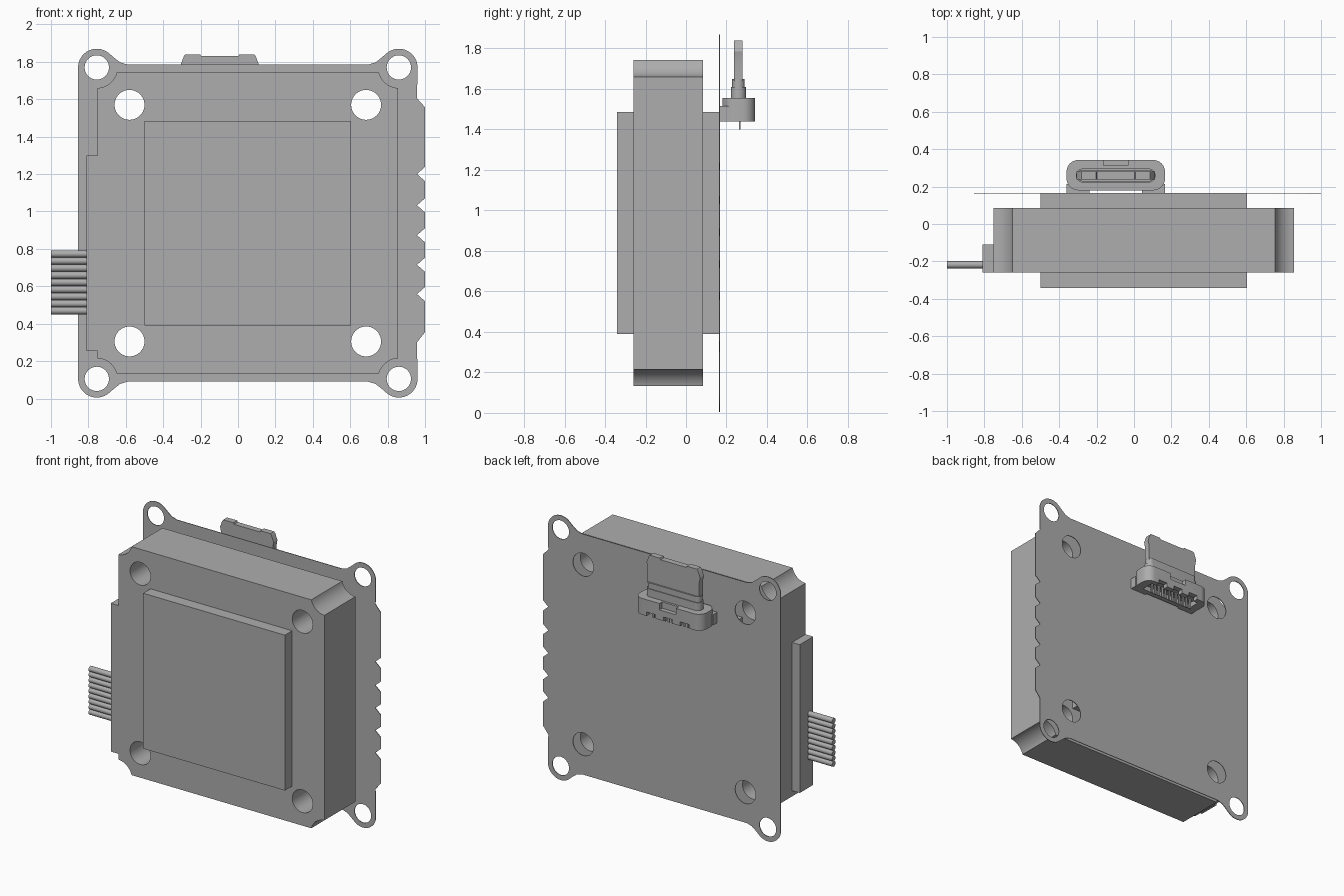
import bpy, bmesh
from math import sin, cos, radians, pi

if "Cube" in bpy.data.objects:
    bpy.data.objects.remove(bpy.data.objects["Cube"], do_unlink=True)

grey = bpy.data.materials.new("plain_grey")
grey.use_nodes = True
COLOUR = (0.42, 0.42, 0.42, 1)
grey.diffuse_color = COLOUR
grey.node_tree.nodes["Principled BSDF"].inputs["Base Color"].default_value = COLOUR

parts = []
CX, CZ = 0.0525, 0.9375          # centre of the case
EAR = (0.8075, 0.8325)           # mounting ear offset from that centre
PLUG = -0.0975                   # centre line of the rear connector
PLACE = {"x": lambda a, b, t: (t, a, b),
         "y": lambda a, b, t: (a, t, b),
         "z": lambda a, b, t: (a, b, t)}


def prism(name, outline, axis, low, high):
    """Extrude a flat outline along an axis."""
    bm = bmesh.new()
    place = PLACE[axis]
    ends = [[bm.verts.new(place(a, b, t)) for a, b in outline] for t in (low, high)]
    for ring in ends:
        bm.faces.new(ring)
    n = len(outline)
    for i in range(n):
        j = (i + 1) % n
        bm.faces.new((ends[0][i], ends[0][j], ends[1][j], ends[1][i]))
    bmesh.ops.recalc_face_normals(bm, faces=bm.faces)
    mesh = bpy.data.meshes.new(name)
    bm.to_mesh(mesh)
    bm.free()
    mesh.materials.append(grey)
    obj = bpy.data.objects.new(name, mesh)
    bpy.context.collection.objects.link(obj)
    parts.append(obj)
    return obj


def arc(cx, cy, r, start, end, steps):
    angles = [radians(start + (end - start) * i / steps) for i in range(steps + 1)]
    return [(cx + r * cos(a), cy + r * sin(a)) for a in angles]


def circle(cx, cy, r, steps=40):
    return arc(cx, cy, r, 0, 360, steps)[:-1]


def rect(x0, x1, y0, y1):
    return [(x0, y0), (x1, y0), (x1, y1), (x0, y1)]


def rounded(cx, cy, hx, hy, r):
    pts = []
    for sx, sy, a in ((1, 1, 0), (-1, 1, 90), (-1, -1, 180), (1, -1, 270)):
        pts += arc(cx + sx * (hx - r), cy + sy * (hy - r), r, a, a + 90, 8)
    return pts


def four_corners(corner):
    """Mirror one corner's points into a closed counterclockwise outline."""
    pts = []
    for sx, sz in ((1, 1), (-1, 1), (-1, -1), (1, -1)):
        run = corner if sx == sz else corner[::-1]
        pts += [(CX + sx * x, CZ + sz * z) for x, z in run]
    return pts


def cut(obj, cutters):
    """Subtract the cutters, bake the result and delete them."""
    for c in cutters:
        mod = obj.modifiers.new("cut", "BOOLEAN")
        mod.operation, mod.solver, mod.object = "DIFFERENCE", "EXACT", c
    deps = bpy.context.evaluated_depsgraph_get()
    baked = bpy.data.meshes.new_from_object(obj.evaluated_get(deps))
    obj.modifiers.clear()
    obj.data = baked
    for c in cutters:
        parts.remove(c)
        bpy.data.objects.remove(c, do_unlink=True)


def hole_cutters(dx, dz, r):
    return [prism("hole_cutter", circle(CX + sx * dx, CZ + sz * dz, r), "y", -1, 1)
            for sx in (-1, 1) for sz in (-1, 1)]


# Thin back plate with four ears and a notched left edge
ear = arc(*EAR, 0.1, 0, 130, 16)
ear += [(EAR[0] + dx, EAR[1] + dz) for dx, dz in
        ((-0.095, 0.05), (-0.125, 0.027), (-0.165, 0.015))]
edge = [(0.957, 0.3), (1.0, 0.355)]
for z in (0.558, 0.715, 0.873, 1.033, 1.2):
    edge += [(1.0, z - 0.038), (0.957, z), (1.0, z + 0.038)]
edge += [(1.0, 1.557), (0.957, 1.605)]
plate = prism("back_plate", four_corners(ear) + edge, "y", 0.162, 0.167)
cut(plate, hole_cutters(*EAR, 0.065) + hole_cutters(0.6325, 0.6325, 0.08))

# Main case with scooped corners and through holes
case = prism("case", four_corners(arc(*EAR, 0.11, 267.4, 194.5, 12)), "y", -0.26, 0.085)
cut(case, hole_cutters(0.6325, 0.6325, 0.08))

# Raised pads on the front and behind the case
pad = rect(CX - 0.5525, CX + 0.5525, CZ - 0.5475, CZ + 0.5475)
prism("front_pad", pad, "y", -0.342, -0.26)
prism("rear_pad", pad, "y", 0.085, 0.162)

# Side housing and its ribbon of wires
prism("cable_housing", rect(-0.81, -0.75, 0.255, 1.3), "y", -0.26, -0.11)
for i in range(9):
    prism(f"wire_{i + 1}", circle(-0.218, 0.469 + i * 0.038, 0.019, 16), "x", -1.0, -0.81)

# Rear connector: shell with key pocket, underside recess and notches
shell = prism("connector_shell", rounded(PLUG, 0.261, 0.263, 0.081, 0.062), "z", 1.44, 1.555)
cutters = [prism("key_cutter", rect(PLUG - 0.065, PLUG + 0.065, 0.312, 0.4), "z", 1.51, 1.6),
           prism("recess_cutter", rect(PLUG - 0.2, PLUG + 0.2, 0.215, 0.305), "z", 1.4, 1.475)]
for dx in (-0.13, 0, 0.13):
    cutters.append(prism("notch_cutter", rect(PLUG + dx - 0.035, PLUG + dx + 0.035, 0.29, 0.4),
                         "z", 1.4, 1.468))
cut(shell, cutters)
for side, s in (("left", 1), ("right", -1)):
    a, b = sorted((PLUG + s * 0.14, PLUG + s * 0.263))
    prism(f"connector_foot_{side}", rect(a, b, 0.165, 0.215), "z", 1.44, 1.515)

# Stepped collar and plug blade
prism("collar_lower", rounded(PLUG, 0.259, 0.2125, 0.037, 0.036), "z", 1.55, 1.61)
prism("collar_upper", rounded(PLUG, 0.259, 0.206, 0.031, 0.03), "z", 1.6, 1.65)
half = [(0.2, 1.64), (0.2, 1.74), (0.209, 1.785), (0.192, 1.83), (0.184, 1.84),
        (0.105, 1.84), (0.1, 1.83)]
blade = [(PLUG + x, z) for x, z in half] + [(PLUG - x, z) for x, z in half[::-1]]
prism("plug_blade", blade, "y", 0.238, 0.28)

# Contact pins under the connector
for i in range(12):
    x = PLUG + (i - 5.5) * 0.03
    prism(f"pin_{i + 1}", rect(x - 0.007, x + 0.007, 0.261, 0.269), "z", 1.4, 1.48)

# Smooth the round surfaces, keep the edges crisp
bpy.ops.object.select_all(action="DESELECT")
for obj in parts:
    obj.select_set(True)
bpy.context.view_layer.objects.active = parts[0]
bpy.ops.object.shade_smooth_by_angle(angle=pi / 6)
